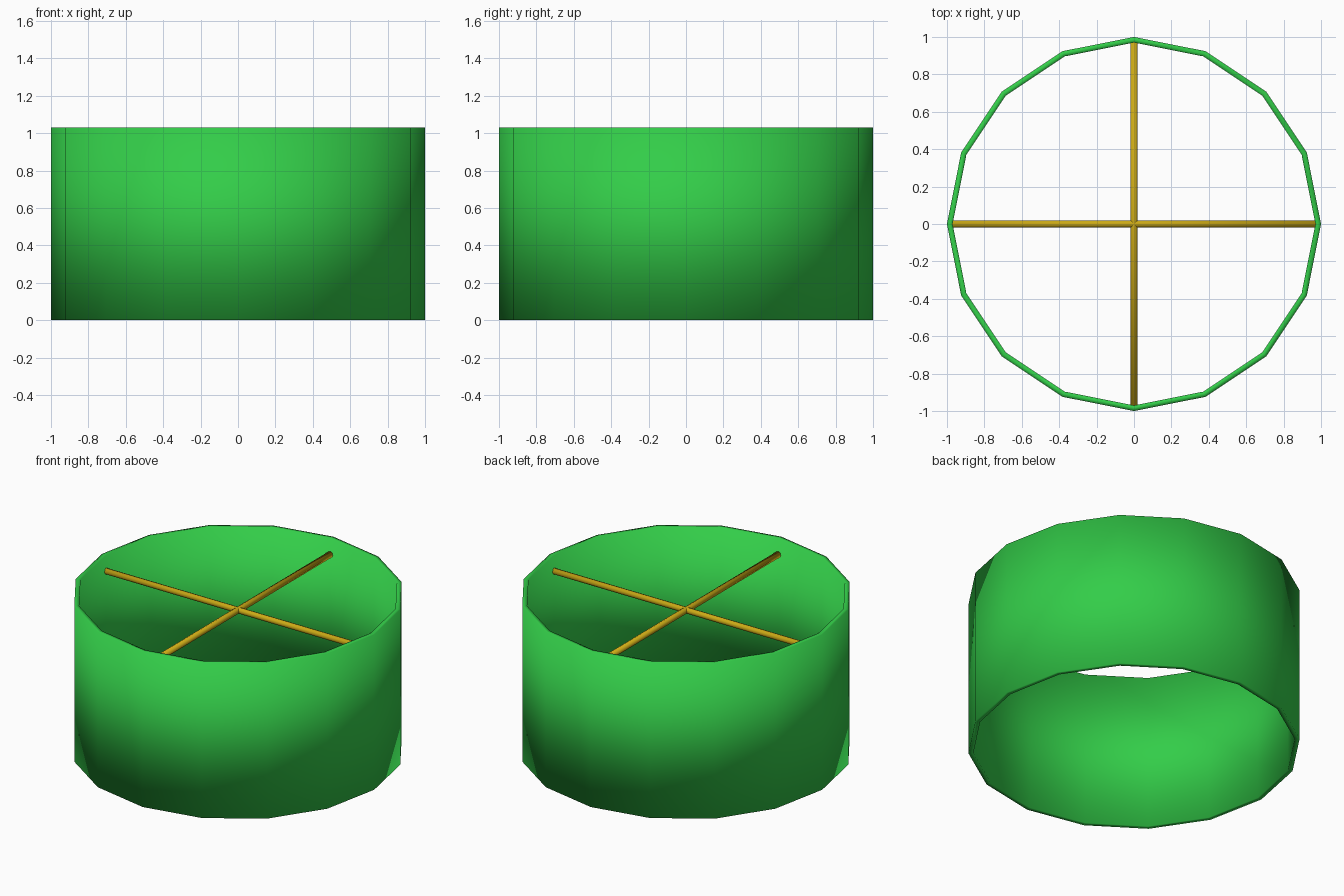
import bpy, bmesh, math

cube = bpy.data.objects.get("Cube")
if cube:
    bpy.data.objects.remove(cube, do_unlink=True)

HEIGHT, OUTER, INNER, SIDES = 1.03, 1.0, 0.97, 16
ROD_Z, ROD_RADIUS, ROD_REACH = 0.925, 0.02, 0.97


def make_material(name, color):
    mat = bpy.data.materials.new(name)
    mat.use_nodes = True
    mat.diffuse_color = color
    mat.node_tree.nodes["Principled BSDF"].inputs["Base Color"].default_value = color
    return mat


def add_object(name, bm, mat):
    bmesh.ops.recalc_face_normals(bm, faces=bm.faces)
    for face in bm.faces:
        face.smooth = True
    mesh = bpy.data.meshes.new(name)
    bm.to_mesh(mesh)
    bm.free()
    mesh.materials.append(mat)
    obj = bpy.data.objects.new(name, mesh)
    bpy.context.collection.objects.link(obj)
    return obj


green = make_material("green", (0.033, 0.61, 0.066, 1))
gold = make_material("gold", (0.6, 0.4, 0.008, 1))

# Open tube wall: a rectangular section carried around the ring
bm = bmesh.new()
section = [(OUTER, 0), (OUTER, HEIGHT), (INNER, HEIGHT), (INNER, 0)]
rings = []
for i in range(SIDES):
    a = math.tau * i / SIDES
    rings.append([bm.verts.new((r * math.cos(a), r * math.sin(a), z)) for r, z in section])
for i in range(SIDES):
    here, after = rings[i], rings[(i + 1) % SIDES]
    for j in range(4):
        k = (j + 1) % 4
        bm.faces.new((here[j], after[j], after[k], here[k]))
add_object("ring_wall", bm, green)

# Two crossed rods just below the rim
for name, rotation in (("cross_rod_side", (0, math.pi / 2, 0)),
                       ("cross_rod_front", (math.pi / 2, 0, 0))):
    bm = bmesh.new()
    bmesh.ops.create_cone(bm, cap_ends=True, segments=8, radius1=ROD_RADIUS,
                          radius2=ROD_RADIUS, depth=2 * ROD_REACH)
    rod = add_object(name, bm, gold)
    rod.rotation_euler = rotation
    rod.location.z = ROD_Z
